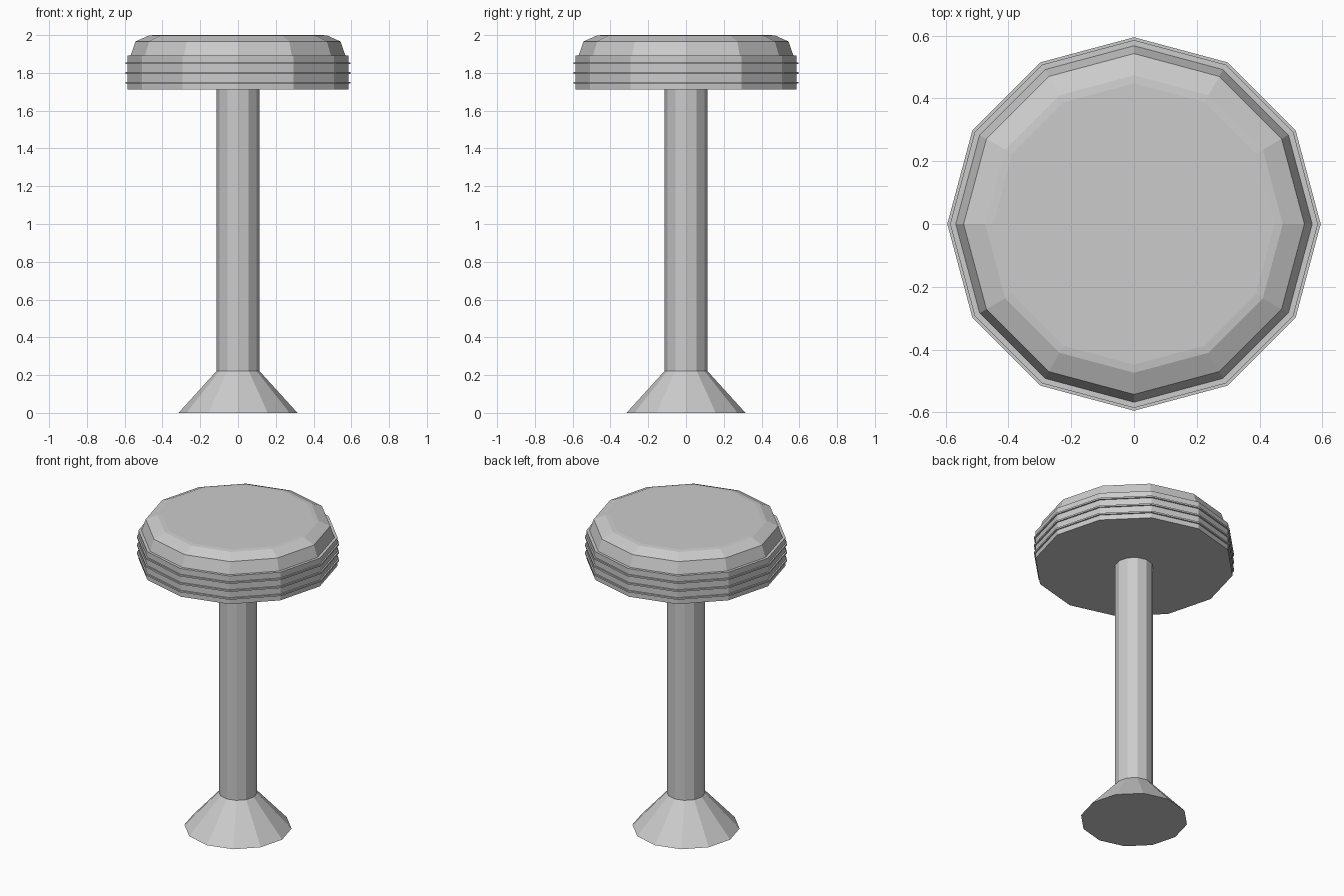
import bpy, bmesh
from math import sin, cos, tau

SIDES = 12

cube = bpy.data.objects.get("Cube")
if cube:
    bpy.data.objects.remove(cube, do_unlink=True)

grey = bpy.data.materials.new("plain_grey")
grey.use_nodes = True
colour = (0.6, 0.6, 0.6, 1)
grey.diffuse_color = colour
grey.node_tree.nodes["Principled BSDF"].inputs["Base Color"].default_value = colour


def lathe(name, profile):
    """Turn (radius, height) points, listed bottom to top, into a capped faceted solid."""
    bm = bmesh.new()
    rings = [[bm.verts.new((r * cos(tau * i / SIDES), r * sin(tau * i / SIDES), z))
              for i in range(SIDES)] for r, z in profile]
    for low, high in zip(rings, rings[1:]):
        for i in range(SIDES):
            j = (i + 1) % SIDES
            bm.faces.new((low[i], low[j], high[j], high[i]))
    bm.faces.new(rings[0][::-1])
    bm.faces.new(rings[-1])
    mesh = bpy.data.meshes.new(name)
    bm.to_mesh(mesh)
    bm.free()
    mesh.materials.append(grey)
    obj = bpy.data.objects.new(name, mesh)
    bpy.context.collection.objects.link(obj)
    return obj


# Flared foot and column
lathe("base_flare", [(0.315, 0), (0.113, 0.222)])
lathe("column", [(0.113, 0.222), (0.113, 1.711)])

# Seat rim with three thin raised ribs
rim = [(0.586, 1.711)]
for z in (1.748, 1.799, 1.851):
    rim += [(0.586, z - 0.005), (0.595, z - 0.005), (0.595, z + 0.005), (0.586, z + 0.005)]
lathe("seat_rim", rim + [(0.586, 1.893)])

# Bevelled cushion with a slightly raised top
lathe("cushion", [(0.568, 1.893), (0.543, 1.966), (0.474, 1.997), (0.448, 2.0)])
